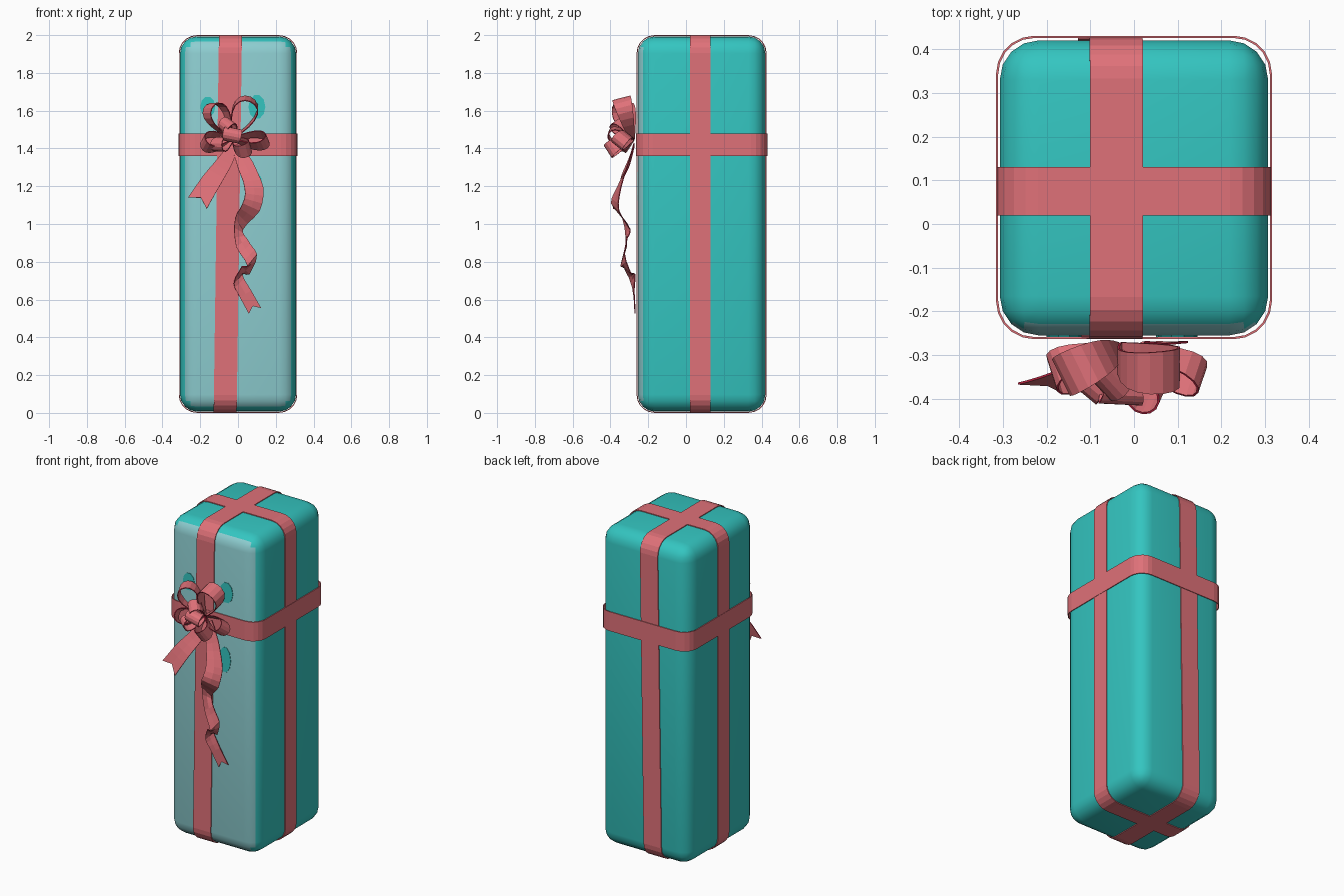
import bpy, bmesh, math
from mathutils import Vector

if "Cube" in bpy.data.objects:
    bpy.data.objects.remove(bpy.data.objects["Cube"])


def material(name, rgb):
    m = bpy.data.materials.new(name)
    m.diffuse_color = (*rgb, 1)
    m.use_nodes = True
    m.node_tree.nodes["Principled BSDF"].inputs["Base Color"].default_value = m.diffuse_color
    return m


TEAL = material("teal paper", (0.034, 0.56, 0.53))
PALE = material("pale teal paper", (0.27, 0.62, 0.64))
ROSE = material("rose ribbon", (0.74, 0.165, 0.19))
CRIMSON = material("crimson ribbon edge", (0.55, 0.02, 0.06))


def mesh_object(name, verts, faces, mats):
    me = bpy.data.meshes.new(name)
    me.from_pydata([tuple(v) for v in verts], [], faces)
    ob = bpy.data.objects.new(name, me)
    bpy.context.collection.objects.link(ob)
    for m in mats:
        me.materials.append(m)
    return ob


def thicken(ob, t, rim=0):
    s = ob.modifiers.new("thickness", 'SOLIDIFY')
    s.thickness, s.offset, s.material_offset_rim = t, 0, rim


# Gift box with rounded edges and a paler front
X0, X1, Y0, Y1, Z0, Z1 = -0.307, 0.307, -0.255, 0.42, 0.007, 1.993
bm = bmesh.new()
bmesh.ops.create_cube(bm, size=1)
for v in bm.verts:
    v.co = ((X0 + X1) / 2 + v.co.x * (X1 - X0),
            (Y0 + Y1) / 2 + v.co.y * (Y1 - Y0),
            (Z0 + Z1) / 2 + v.co.z * (Z1 - Z0))
bmesh.ops.bevel(bm, geom=bm.edges[:], offset=0.09, segments=4, profile=0.5, affect='EDGES')
bm.normal_update()
for f in bm.faces:
    f.material_index = 1 if f.normal.y < -0.75 else 0
box = mesh_object("gift_box", [], [], [TEAL, PALE])
bm.to_mesh(box.data)
bm.free()
bpy.context.view_layer.objects.active = box
box.select_set(True)
bpy.ops.object.shade_smooth_by_angle(angle=math.radians(40))


def rounded_rect(a0, a1, b0, b1, r, seg=5):
    pts = []
    for k, (a, b) in enumerate([(a1 - r, b1 - r), (a0 + r, b1 - r), (a0 + r, b0 + r), (a1 - r, b0 + r)]):
        for i in range(seg + 1):
            t = math.pi / 2 * (k + i / seg)
            pts.append((a + r * math.cos(t), b + r * math.sin(t)))
    return pts


def band(name, path, place, half):
    """Closed ribbon: place(a, b, w) maps a path point and width offset to space."""
    verts = [place(a, b, w) for a, b in path for w in (-half, half)]
    n = len(path)
    faces = [(2 * i, 2 * i + 1, (2 * i + 3) % (2 * n), (2 * i + 2) % (2 * n)) for i in range(n)]
    thicken(mesh_object(name, verts, faces, [ROSE]), 0.005)


# Ribbons wrapped around the box
G = 0.004
band("front_back_ribbon", rounded_rect(Y0 - G, Y1 + G, Z0 - G, Z1 + G, 0.092),
     lambda a, b, w: (-0.068 + 0.014 * b + w, a, b), 0.061)
band("side_ribbon", rounded_rect(X0 - G, X1 + G, Z0 - G, Z1 + G, 0.092),
     lambda a, b, w: (a, 0.075 + w, b), 0.055)
band("horizontal_ribbon", rounded_rect(X0 - 0.006, X1 + 0.006, Y0 - 0.006, Y1 + 0.008, 0.085),
     lambda a, b, w: (a, b, 1.42 + w), 0.06)

# Dark teal paper patches behind the bow
for i, (x, z, rx, rz) in enumerate([(-0.16, 1.62, 0.04, 0.055), (0.10, 1.62, 0.045, 0.065), (0.09, 1.2, 0.04, 0.08)]):
    ring = [(x + rx * math.cos(t * math.pi / 5), Y0 - 0.002, z + rz * math.sin(t * math.pi / 5)) for t in range(10)]
    thicken(mesh_object(f"paper_patch_{i + 1}", ring, [tuple(range(10))], [TEAL]), 0.003)


def strip(name, rows, thickness=0.005):
    """Open ribbon from rows of (left, middle, right) points."""
    verts = [p for r in rows for p in r]
    faces = [(3 * i + j, 3 * i + j + 1, 3 * i + j + 4, 3 * i + j + 3)
             for i in range(len(rows) - 1) for j in (0, 1)]
    thicken(mesh_object(name, verts, faces, [ROSE, CRIMSON]), thickness, 1)


CENTRE = Vector((-0.03, -0.285, 1.45))


def bow_loop(name, reach, across, breadth, width, seg=14):
    reach, across = Vector(reach), Vector(across)
    across = (across - across.project(reach)).normalized()
    side = reach.cross(across).normalized()
    rows = []
    for i in range(seg + 1):
        t = math.pi * i / seg
        p = CENTRE + reach * math.sin(t) + across * breadth / 2 * math.sin(2 * t)
        w = side * width / 2 * (0.3 + 0.7 * math.sin(t))
        rows.append((p - w, p, p + w))
    strip(name, rows)


# Bow loops: reach, across direction, breadth, ribbon width
LOOPS = [
    ("upper_right", (0.095, -0.055, 0.21), (1, 0.1, -0.4), 0.13, 0.10),
    ("upper_left", (-0.115, -0.055, 0.18), (1, 0.5, 0.6), 0.11, 0.10),
    ("left", (-0.155, -0.06, -0.02), (0.1, 0.6, 1), 0.09, 0.09),
    ("right", (0.185, -0.07, -0.01), (0, 0.8, 1), 0.08, 0.08),
    ("lower_right", (0.075, -0.125, -0.06), (1, 0.5, 0.6), 0.08, 0.08),
    ("lower_left", (-0.085, -0.10, -0.04), (0.3, 0.3, 1), 0.07, 0.08),
    ("middle", (0.0, -0.125, 0.03), (0.2, 0, 1), 0.07, 0.10),
    ("upper_middle", (-0.03, -0.09, 0.09), (0.7, 0.3, 0.5), 0.07, 0.08),
]
for nm, reach, across, b, w in LOOPS:
    bow_loop("bow_loop_" + nm, reach, across, b, w)


def tail(name, points, notch, sub=3):
    """Smooth ribbon through (centre, half-width vector) points, with a forked end."""
    P = [Vector(p) for p in points]
    P = [P[0]] + P + [P[-1]]
    W = [Vector(p[3:]) for p in points]
    P = [Vector(p[:3]) for p in P]
    rows = []
    for i in range(len(points) - 1):
        a, b, c, d = P[i:i + 4]
        last = i == len(points) - 2
        for k in range(sub + (1 if last else 0)):
            t = k / sub
            p = 0.5 * (2 * b + (c - a) * t + (2 * a - 5 * b + 4 * c - d) * t * t + (3 * b - a - 3 * c + d) * t ** 3)
            w = W[i].lerp(W[i + 1], t)
            rows.append([p - w, p, p + w])
    back = (rows[-2][1] - rows[-1][1]).normalized()
    rows[-1][1] = rows[-1][1] + back * notch
    strip(name, rows)


# Hanging tails: x, y, z, then half-width vector
tail("left_tail", [
    (-0.02, -0.275, 1.42, 0.022, 0, -0.01),
    (-0.07, -0.30, 1.33, 0.035, 0.0, -0.02),
    (-0.14, -0.345, 1.23, 0.045, -0.005, -0.025),
    (-0.215, -0.375, 1.11, 0.05, -0.01, -0.03)], 0.035)
tail("right_tail", [
    (-0.01, -0.275, 1.42, 0.022, 0, 0.01),
    (0.04, -0.31, 1.31, 0.04, 0.005, 0.015),
    (0.085, -0.355, 1.19, 0.05, 0.01, 0.0),
    (0.07, -0.375, 1.09, 0.045, 0.02, -0.02),
    (0.005, -0.315, 1.00, 0.02, 0.02, -0.03),
    (0.02, -0.315, 0.90, 0.03, 0.0, 0.02),
    (0.075, -0.335, 0.81, 0.025, 0.01, 0.03),
    (0.04, -0.31, 0.755, 0.02, 0.02, -0.02),
    (0.0, -0.28, 0.71, 0.022, 0.01, 0.025),
    (0.04, -0.275, 0.63, 0.03, 0.0, 0.018),
    (0.09, -0.27, 0.54, 0.033, 0.0, 0.015)], 0.03)
